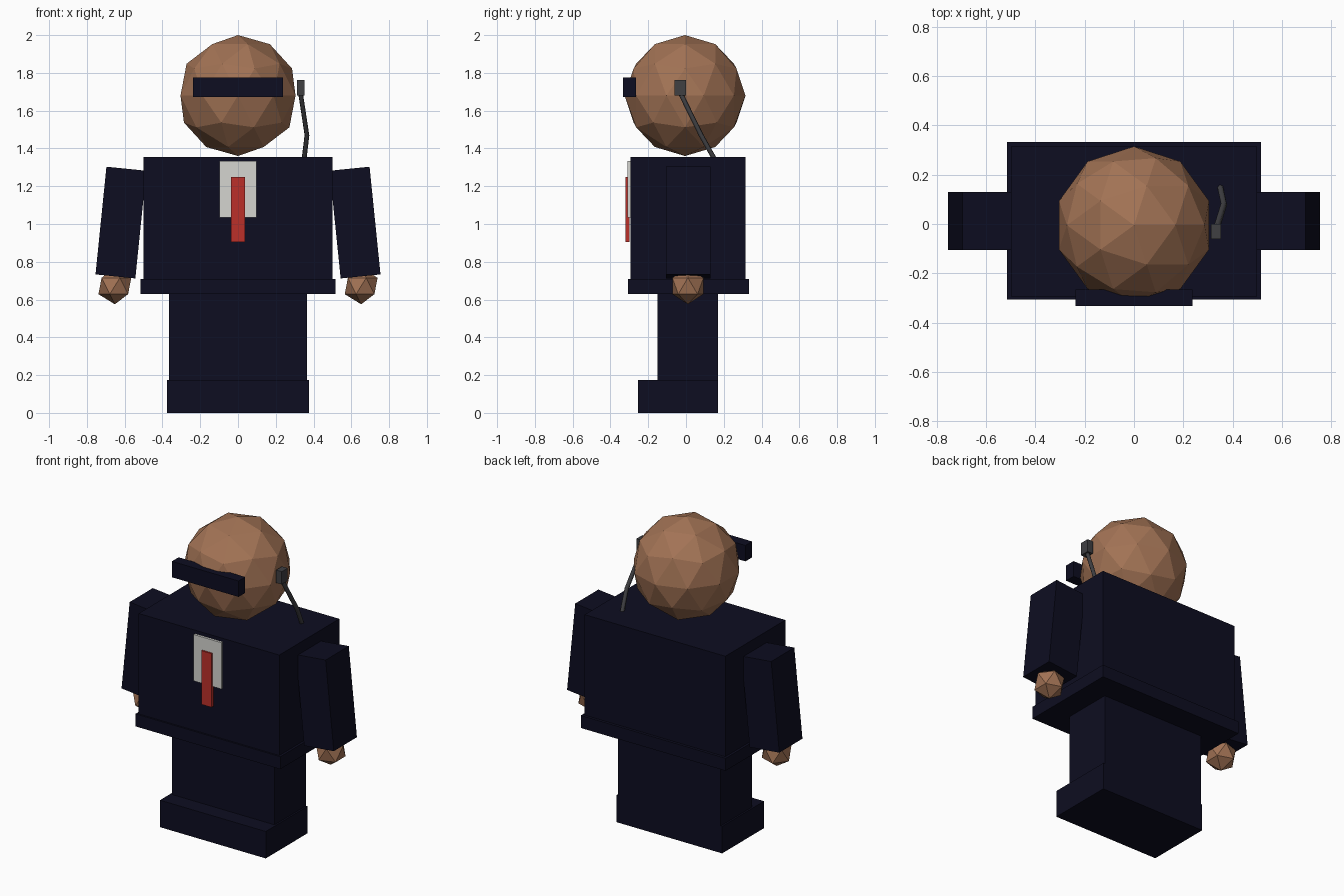
import bpy
import bmesh
from math import radians
from mathutils import Matrix, Vector

default = bpy.data.objects.get("Cube")
if default:
    bpy.data.objects.remove(default, do_unlink=True)


def material(name, rgb):
    mat = bpy.data.materials.new(name)
    mat.use_nodes = True
    color = (*rgb, 1)
    mat.diffuse_color = color
    mat.node_tree.nodes["Principled BSDF"].inputs["Base Color"].default_value = color
    return mat


navy = material("navy cloth", (0.004, 0.004, 0.015))
skin = material("brown skin", (0.36, 0.17, 0.09))
white = material("shirt white", (0.66, 0.66, 0.63))
red = material("tie red", (0.5, 0.03, 0.023))
grey = material("dark grey plastic", (0.05, 0.05, 0.055))


def finish(name, bm, mat):
    mesh = bpy.data.meshes.new(name)
    bm.to_mesh(mesh)
    bm.free()
    mesh.materials.append(mat)
    obj = bpy.data.objects.new(name, mesh)
    bpy.context.collection.objects.link(obj)
    return obj


def box(name, mat, x, y, z, tilt=0):
    """Box from (low, high) ranges, optionally tilted about y."""
    low, high = Vector((x[0], y[0], z[0])), Vector((x[1], y[1], z[1]))
    bm = bmesh.new()
    bmesh.ops.create_cube(bm, size=1, matrix=Matrix.Diagonal((*(high - low), 1)))
    obj = finish(name, bm, mat)
    obj.location = (low + high) / 2
    obj.rotation_euler.y = radians(tilt)
    return obj


def ball(name, mat, center, radius, detail):
    bm = bmesh.new()
    bmesh.ops.create_icosphere(bm, subdivisions=detail, radius=radius)
    obj = finish(name, bm, mat)
    obj.location = center
    return obj


# Head and visor
ball("head", skin, (0, -0.005, 1.68), 0.32, 2)
box("visor", navy, (-0.237, 0.237), (-0.333, -0.265), (1.673, 1.775))

# Jacket with its wider hem
box("jacket", navy, (-0.5, 0.5), (-0.295, 0.315), (0.68, 1.355))
box("jacket_hem", navy, (-0.515, 0.515), (-0.306, 0.333), (0.63, 0.71))

# Shirt front and tie
box("shirt_front", white, (-0.098, 0.098), (-0.31, -0.29), (1.035, 1.333))
box("tie", red, (-0.036, 0.036), (-0.321, -0.3), (0.905, 1.25))

# Limbs on both sides
for side, s in (("left", 1), ("right", -1)):
    def span(a, b):
        return sorted((s * a, s * b))
    box(side + "_arm", navy, span(0.514, 0.726), (-0.105, 0.13), (0.721, 1.294), -5.8 * s)
    ball(side + "_hand", skin, (s * 0.652, 0.01, 0.672), 0.097, 1)
    box(side + "_leg", navy, span(0, 0.365), (-0.15, 0.17), (0.15, 0.65))
    box(side + "_shoe", navy, span(0, 0.376), (-0.255, 0.17), (0, 0.173))

# Earpiece and its cable running into the collar
box("earpiece", grey, (0.313, 0.353), (-0.06, 0), (1.68, 1.762))
curve = bpy.data.curves.new("earpiece_cable", "CURVE")
curve.dimensions = "3D"
curve.bevel_depth = 0.013
curve.bevel_resolution = 1
curve.use_fill_caps = True
path = [(0.33, -0.033, 1.7), (0.365, 0.08, 1.47), (0.35, 0.15, 1.345)]
spline = curve.splines.new("POLY")
spline.points.add(len(path) - 1)
for point, co in zip(spline.points, path):
    point.co = (*co, 1)
curve.materials.append(grey)
cable = bpy.data.objects.new("earpiece_cable", curve)
bpy.context.collection.objects.link(cable)
